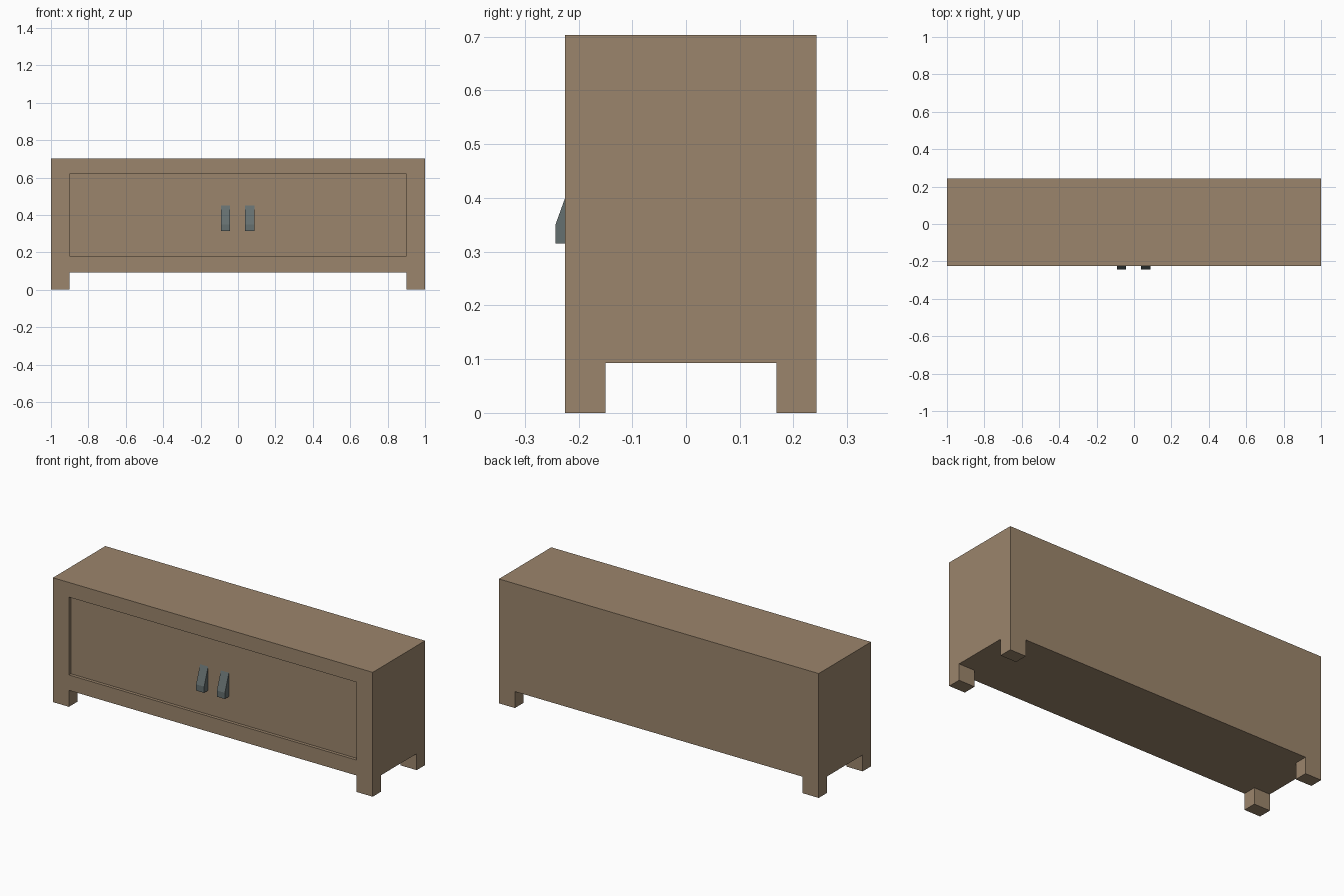
import bpy, bmesh
from mathutils import Vector

if "Cube" in bpy.data.objects:
    bpy.data.objects.remove(bpy.data.objects["Cube"])

FRONT, BACK = -0.225, 0.243
LEG_H, TOP = 0.093, 0.703
PANEL_Y = -0.207


def material(name, rgb):
    m = bpy.data.materials.new(name)
    m.diffuse_color = (*rgb, 1)
    m.use_nodes = True
    m.node_tree.nodes["Principled BSDF"].inputs["Base Color"].default_value = m.diffuse_color
    return m


wood = material("wood", (0.33, 0.235, 0.15))
metal = material("metal", (0.13, 0.16, 0.16))


def finish(name, bm, mat):
    bmesh.ops.recalc_face_normals(bm, faces=bm.faces)
    me = bpy.data.meshes.new(name)
    bm.to_mesh(me)
    bm.free()
    me.materials.append(mat)
    ob = bpy.data.objects.new(name, me)
    bpy.context.collection.objects.link(ob)
    return ob


def box_mesh(lo, hi):
    lo, hi = Vector(lo), Vector(hi)
    bm = bmesh.new()
    bmesh.ops.create_cube(bm, size=1)
    for v in bm.verts:
        v.co = (lo + hi) / 2 + v.co * (hi - lo)
    return bm


# Cabinet body with a recessed front panel
bm = box_mesh((-1, FRONT, LEG_H), (1, BACK, TOP))
front = min(bm.faces, key=lambda f: f.calc_center_median().y)
bmesh.ops.inset_region(bm, faces=[front], thickness=0.05)
for v in front.verts:
    v.co.x = 0.9 if v.co.x > 0 else -0.9
    v.co.z = 0.62 if v.co.z > 0.4 else 0.18
panel = bmesh.ops.extrude_face_region(bm, geom=[front])
bmesh.ops.translate(bm, vec=(0, PANEL_Y - FRONT, 0),
                    verts=[g for g in panel["geom"] if isinstance(g, bmesh.types.BMVert)])
if front.is_valid:
    bmesh.ops.delete(bm, geom=[front], context='FACES_ONLY')
finish("cabinet_body", bm, wood)

# Four corner legs
for side, x in (("left", -1), ("right", 0.9)):
    for end, y in (("front", FRONT), ("back", BACK - 0.075)):
        finish(f"{end}_{side}_leg",
               box_mesh((x, y, 0), (x + 0.1, y + 0.075, LEG_H)), wood)

# Two wedge-shaped door handles, side profile as (y, z)
profile = [(PANEL_Y, 0.315), (-0.243, 0.315), (-0.243, 0.35), (PANEL_Y, 0.45)]
for side, x in (("left", -0.092), ("right", 0.038)):
    bm = bmesh.new()
    face = bm.faces.new([bm.verts.new((x, y, z)) for y, z in profile])
    ext = bmesh.ops.extrude_face_region(bm, geom=[face])
    bmesh.ops.translate(bm, vec=(0.05, 0, 0),
                        verts=[g for g in ext["geom"] if isinstance(g, bmesh.types.BMVert)])
    finish(f"{side}_handle", bm, metal)
